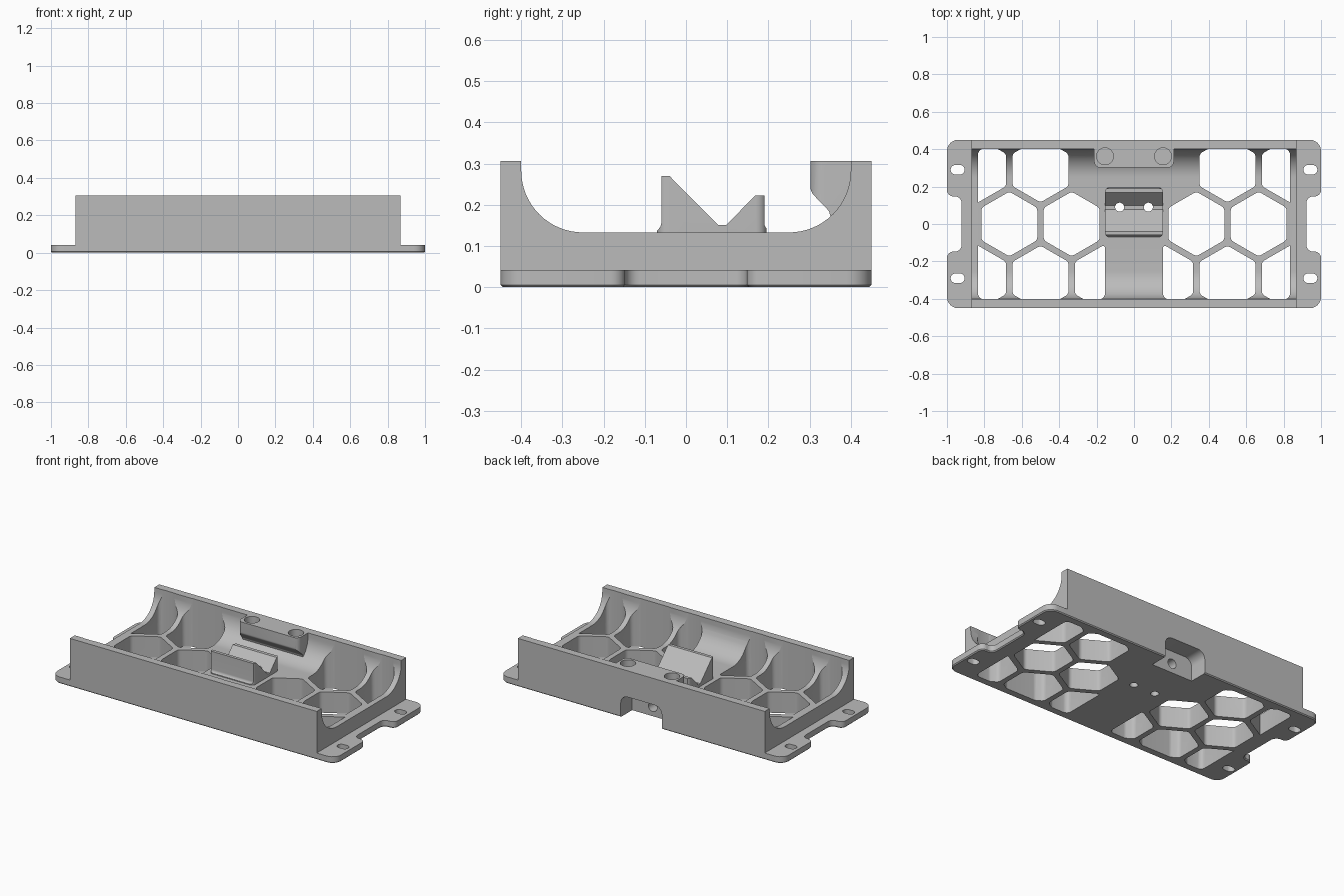
import bpy, bmesh, math
from mathutils import Vector

if "Cube" in bpy.data.objects:
    bpy.data.objects.remove(bpy.data.objects["Cube"])

gray = bpy.data.materials.new("matte gray")
gray.use_nodes = True
gray.diffuse_color = (0.5, 0.5, 0.5, 1)
gray.node_tree.nodes["Principled BSDF"].inputs["Base Color"].default_value = (0.5, 0.5, 0.5, 1)


def rounded(pts, radius, steps=6):
    """Round polygon corners; radius is one number or one per corner."""
    out, n = [], len(pts)
    for i in range(n):
        r = radius[i] if isinstance(radius, list) else radius
        p = Vector(pts[i])
        a, b = Vector(pts[i - 1]) - p, Vector(pts[(i + 1) % n]) - p
        half = a.angle(b) / 2
        if r == 0 or half > 1.55:
            out.append(tuple(p))
            continue
        t = min(r / math.tan(half), 0.48 * a.length, 0.48 * b.length)
        r = t * math.tan(half)
        a.normalize()
        b.normalize()
        center = p + (a + b).normalized() * (r / math.sin(half))
        u, v = p + a * t - center, p + b * t - center
        sweep = math.pi - 2 * half
        for k in range(steps + 1):
            s = k / steps
            q = (u * math.sin((1 - s) * sweep) + v * math.sin(s * sweep)) / math.sin(sweep)
            out.append(tuple(center + q))
    return out


def clip(pts, axis, limit, sign):
    """Keep the polygon part where sign * coordinate <= sign * limit."""
    out = []
    for i, q in enumerate(pts):
        p = pts[i - 1]
        pin, qin = sign * p[axis] <= sign * limit, sign * q[axis] <= sign * limit
        if pin != qin:
            out.append(tuple(Vector(p).lerp(Vector(q), (limit - p[axis]) / (q[axis] - p[axis]))))
        if qin:
            out.append(q)
    return out


def rect(x0, x1, y0, y1):
    return [(x0, y0), (x1, y0), (x1, y1), (x0, y1)]


def circle(x, y, r, n=32):
    return [(x + r * math.cos(math.tau * k / n), y + r * math.sin(math.tau * k / n)) for k in range(n)]


def prism(name, pts, axis, lo, hi, chamfer=0):
    """Extrude a 2D outline along x (yz outline), y (xz outline) or z (xy outline)."""
    place = {"x": lambda p, h: (h, p[0], p[1]),
             "y": lambda p, h: (p[0], h, p[1]),
             "z": lambda p, h: (p[0], p[1], h)}[axis]
    bm = bmesh.new()
    low = [bm.verts.new(place(p, lo)) for p in pts]
    high = [bm.verts.new(place(p, hi)) for p in pts]
    base = bm.faces.new(low)
    bm.faces.new(high)
    for i in range(len(pts)):
        bm.faces.new((low[i - 1], low[i], high[i], high[i - 1]))
    bmesh.ops.recalc_face_normals(bm, faces=bm.faces)
    if chamfer:
        bmesh.ops.bevel(bm, geom=list(base.edges), offset=chamfer, segments=1, affect="EDGES")
    mesh = bpy.data.meshes.new(name)
    bm.to_mesh(mesh)
    bm.free()
    mesh.materials.append(gray)
    ob = bpy.data.objects.new(name, mesh)
    bpy.context.collection.objects.link(ob)
    return ob


def combine(target, others, operation):
    """Apply booleans and remove the used helpers."""
    for other in others:
        bpy.context.view_layer.objects.active = target
        mod = target.modifiers.new("bool", "BOOLEAN")
        mod.operation, mod.object, mod.solver = operation, other, "EXACT"
        bpy.ops.object.modifier_apply(modifier=mod.name)
        bpy.data.objects.remove(other)


# Base flange with rounded ears and side notches
side = [(1, -0.45), (1, -0.145), (0.922, -0.17 + 0.02), (0.922, 0.15), (1, 0.145), (1, 0.45)]
outline = side + [(-x, -y) for x, y in side]
tray = prism("tray", rounded(outline, [0.06, 0.035, 0.035, 0.035, 0.035, 0.06] * 2), "z", 0, 0.042, 0.006)

# Trough body with a concave inside
half = [(0.45, 0.01), (0.45, 0.307), (0.40, 0.307)]
half += [(0.25 + 0.15 * math.cos(a), 0.283 - 0.15 * math.sin(a))
         for a in [math.pi / 2 * k / 16 for k in range(17)]]
profile = half + [(-y, z) for y, z in reversed(half)]
body = prism("trough", profile, "x", -0.87, 0.87)

# Rear boss, tapered below
boss = prism("boss", rounded([(0.302, 0.307), (0.302, 0.232), (0.347, 0.185), (0.36, 0.14),
                              (0.44, 0.14), (0.44, 0.307)], [0, 0.03, 0.02, 0, 0, 0]), "x", -0.215, 0.215)
boss_plan = prism("boss_plan", rounded(rect(-0.213, 0.213, 0.30, 0.50), 0.035), "z", 0.1, 0.4)
combine(boss, [boss_plan], "INTERSECT")

# Central V-shaped cradle
cradle = prism("cradle", rounded([(-0.075, 0.12), (-0.075, 0.133), (-0.06, 0.148), (-0.06, 0.27),
                                  (-0.04, 0.27), (0.078, 0.151), (0.098, 0.151), (0.168, 0.223),
                                  (0.19, 0.223), (0.19, 0.148), (0.205, 0.133), (0.205, 0.12)],
                                 [0, 0, 0.02, 0, 0, 0, 0, 0, 0, 0.02, 0, 0]), "x", -0.155, 0.155)
cradle_plan = prism("cradle_plan", rounded(rect(-0.155, 0.155, -0.07, 0.195), 0.025), "z", 0.1, 0.4)
combine(cradle, [cradle_plan], "INTERSECT")
combine(tray, [body, boss, cradle], "UNION")

# Honeycomb openings, trimmed at the walls and the centre rib
pitch = 1 / 3
cells = [(k * pitch, 0) for k in (1, 2)]
cells += [(k * pitch, -pitch * 0.866) for k in (0.5, 1.5, 2.5)]
cells += [(k * pitch, pitch * 0.866) for k in (1.5, 2.5)]
cutters = []
for cx, cy in cells:
    for sx in (-1, 1):
        hexagon = [(cx + 0.173 * math.sin(math.tau * k / 6), cy + 0.173 * math.cos(math.tau * k / 6))
                   for k in range(6)]
        for axis, limit, sign in ((0, 0.834, 1), (0, 0.155, -1), (1, 0.402, 1), (1, -0.402, -1)):
            hexagon = clip(hexagon, axis, limit, sign)
        hexagon = [(sx * x, y) for x, y in hexagon]
        cutters.append(prism("cell", rounded(hexagon, 0.03, 4), "z", -0.1, 0.5))

# Mounting slots, boss sockets and cradle holes
for sx in (-1, 1):
    for sy in (-1, 1):
        x, y = sx * 0.943, sy * 0.29
        cutters.append(prism("slot", rounded(rect(x - 0.037, x + 0.037, y - 0.025, y + 0.025), 0.024),
                             "z", -0.1, 0.1))
    cutters.append(prism("socket", circle(sx * 0.155, 0.362, 0.045), "z", 0.245, 0.4))
    cutters.append(prism("cradle_hole", circle(sx * 0.077, 0.09, 0.024), "z", -0.1, 0.4))

# Rear cable pocket and its bore
cutters.append(prism("pocket", rounded([(-0.145, -0.1), (0.145, -0.1), (0.145, 0.14), (-0.145, 0.14)],
                                       [0, 0, 0.05, 0.05]), "y", 0.335, 0.6))
cutters.append(prism("bore", circle(0, 0.06, 0.03), "y", 0.25, 0.4))
combine(tray, cutters, "DIFFERENCE")

# Smooth the curves, keep the edges crisp
bpy.ops.object.select_all(action="DESELECT")
tray.select_set(True)
bpy.context.view_layer.objects.active = tray
bpy.ops.object.shade_smooth_by_angle(angle=math.radians(25))
